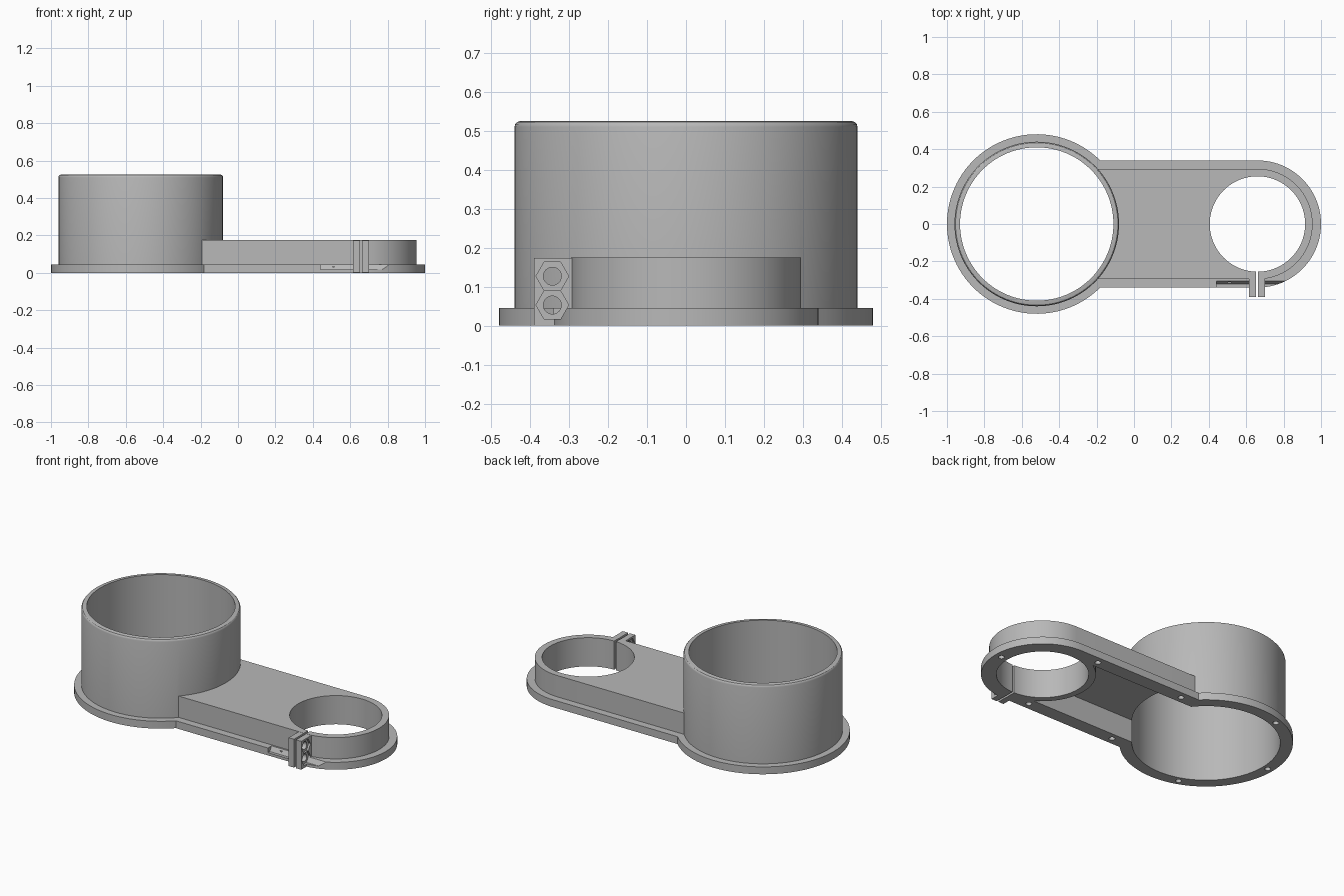
import bpy, bmesh, math
from mathutils import Matrix, Vector

cube = bpy.data.objects.get("Cube")
if cube:
    bpy.data.objects.remove(cube, do_unlink=True)

BIG_X, SMALL_X = -0.52, 0.66      # centres of the two rings
BOLT_Y = -0.343                   # line of the clamp bolts

grey = bpy.data.materials.new("plain grey")
grey.use_nodes = True
grey.diffuse_color = (0.48, 0.48, 0.48, 1)
grey.node_tree.nodes["Principled BSDF"].inputs["Base Color"].default_value = (0.48, 0.48, 0.48, 1)


def arc(cx, r, start, end, n):
    """Points on an arc centred on the x axis, angles in degrees."""
    angles = [math.radians(start + (end - start) * i / n) for i in range(n + 1)]
    return [(cx + r * math.cos(a), r * math.sin(a)) for a in angles]


def circle(cx, r, n=96):
    return arc(cx, r, 0, 360, n)[:-1]


def keyhole(big_r, small_r):
    """Outline of a large disc joined to a small rounded arm."""
    a = math.degrees(math.asin(small_r / big_r))
    return arc(SMALL_X, small_r, -90, 90, 48) + arc(BIG_X, big_r, a, 360 - a, 80)


def loft(name, layers, matrix=Matrix()):
    """Solid through (outline, z) layers with equal point counts."""
    bm = bmesh.new()
    rings = [[bm.verts.new(matrix @ Vector((x, y, z))) for x, y in pts] for pts, z in layers]
    n = len(rings[0])
    bm.faces.new(rings[0][::-1])
    bm.faces.new(rings[-1])
    for low, high in zip(rings, rings[1:]):
        for i in range(n):
            j = (i + 1) % n
            bm.faces.new((low[i], low[j], high[j], high[i]))
    bmesh.ops.recalc_face_normals(bm, faces=bm.faces)
    mesh = bpy.data.meshes.new(name)
    bm.to_mesh(mesh)
    bm.free()
    ob = bpy.data.objects.new(name, mesh)
    ob.data.materials.append(grey)
    bpy.context.collection.objects.link(ob)
    return ob


def prism(name, pts, z0, z1, matrix=Matrix()):
    return loft(name, [(pts, z0), (pts, z1)], matrix)


def box(name, x0, x1, y0, y1, z0, z1):
    return prism(name, [(x0, y0), (x1, y0), (x1, y1), (x0, y1)], z0, z1)


def rod_x(name, r, sides, x0, x1, z):
    """Prism lying along x on the bolt line."""
    turn = Matrix.Translation((0, BOLT_Y, z)) @ Matrix(
        ((0, 0, 1, 0), (1, 0, 0, 0), (0, 1, 0, 0), (0, 0, 0, 1)))
    return prism(name, circle(0, r, sides), x0, x1, turn)


# Solid parts: base flange, arm housing, tall tube with rounded rim, clamp lugs
bracket = prism("flanged_bracket", keyhole(0.48, 0.34), 0, 0.045)
housing = prism("arm_housing", keyhole(0.43, 0.295), 0.02, 0.175)
rim = [(0.44, 0.02), (0.44, 0.51), (0.4385, 0.517), (0.434, 0.5225), (0.427, 0.525)]
tube = loft("tall_tube", [(circle(BIG_X, r), z) for r, z in rim])
lugs = box("clamp_lugs", 0.615, 0.70, -0.39, -0.27, 0.001, 0.174)
steps = [(part, 'UNION') for part in (housing, tube, lugs)]

# Cutters: bores and the hollow arm that opens into the tall tube
half = 0.255
wall_angle = 180 - math.degrees(math.asin(half / 0.295))
hollow = [(-0.3, half), (-0.3, -half)] + arc(SMALL_X, 0.295, 360 - wall_angle, wall_angle, 32)
cutters = [
    prism("tube_bore", circle(BIG_X, 0.41), -0.1, 0.7),
    prism("collar_bore", circle(SMALL_X, 0.255), -0.1, 0.3),
    prism("arm_hollow", hollow, -0.1, 0.14),
    box("clamp_slit", 0.651, 0.664, -0.5, -0.15, -0.1, 0.3),
]

# Cutters: bolt holes and hexagonal nut pockets through the lugs
for z in (0.053, 0.127):
    cutters += [
        rod_x("bolt_hole", 0.023, 32, 0.6, 0.72, z),
        rod_x("nut_pocket_right", 0.042, 6, 0.44, 0.627, z),
        rod_x("nut_pocket_left", 0.042, 6, 0.688, 0.9, z),
    ]

# Cutters: blind screw holes in the underside
spots = [(BIG_X + 0.445 * math.cos(math.radians(a)), 0.445 * math.sin(math.radians(a)))
         for a in (110, 180, 250)]
spots += [(x, side * 0.297) for x in (-0.09, 0.51) for side in (-1, 1)]
spots.append((SMALL_X + 0.297, 0))
for x, y in spots:
    cutters.append(prism("screw_hole", circle(0, 0.017, 20), -0.05, 0.035,
                         Matrix.Translation((x, y, 0))))

# Combine everything into one body
steps += [(cutter, 'DIFFERENCE') for cutter in cutters]
for part, operation in steps:
    part.hide_render = True
    mod = bracket.modifiers.new(part.name, 'BOOLEAN')
    mod.operation, mod.object, mod.solver = operation, part, 'EXACT'
graph = bpy.context.evaluated_depsgraph_get()
result = bpy.data.meshes.new_from_object(bracket.evaluated_get(graph))
bracket.modifiers.clear()
bracket.data = result
for part, _ in steps:
    bpy.data.objects.remove(part, do_unlink=True)

bpy.ops.object.select_all(action='DESELECT')
bracket.select_set(True)
bpy.context.view_layer.objects.active = bracket
bpy.ops.object.shade_smooth_by_angle(angle=math.radians(30))
